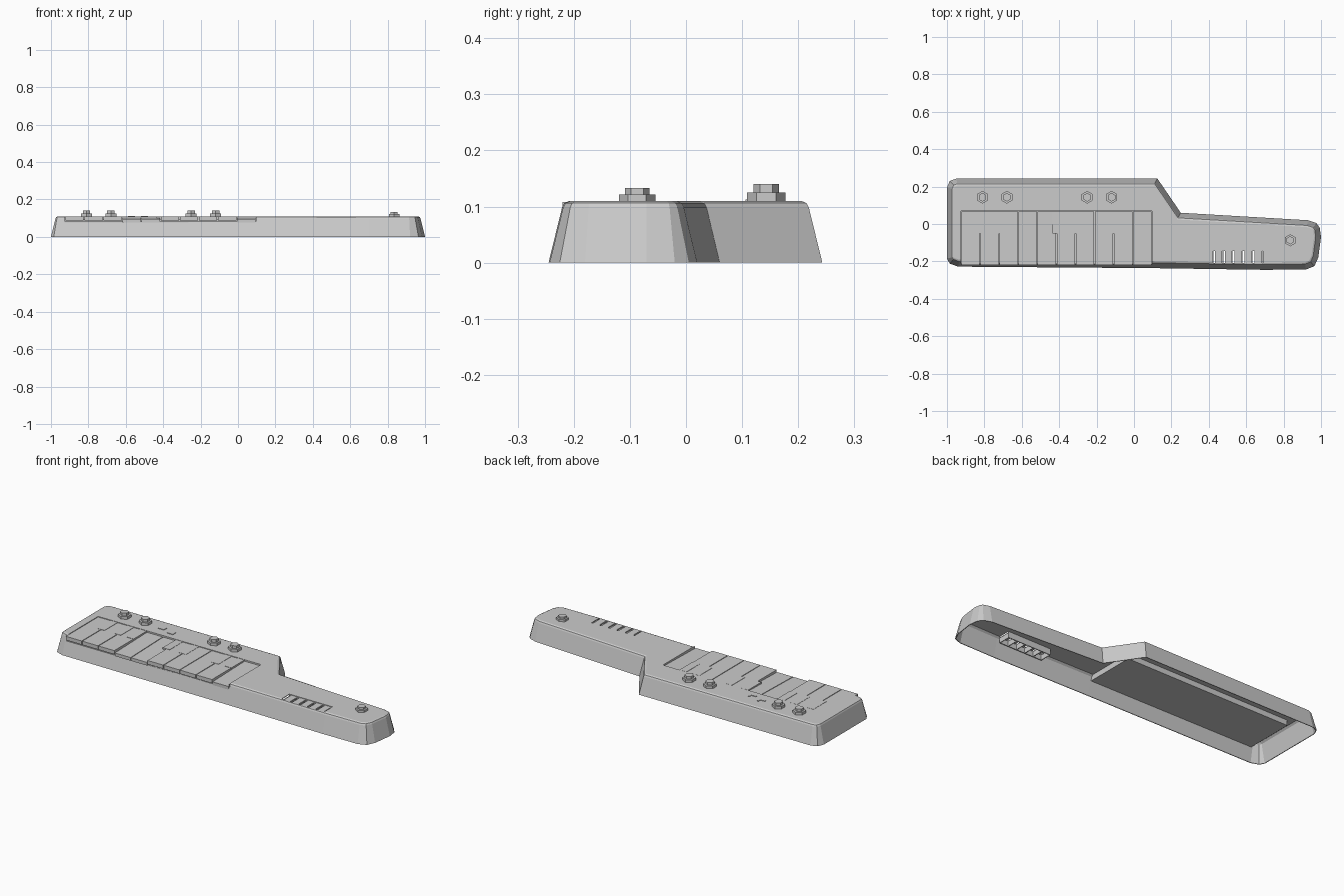
import bpy, bmesh, math
from mathutils import Vector

if "Cube" in bpy.data.objects:
    bpy.data.objects.remove(bpy.data.objects["Cube"])

grey = bpy.data.materials.new("plain grey")
grey.diffuse_color = (0.6, 0.6, 0.6, 1)
grey.use_nodes = True
grey.node_tree.nodes["Principled BSDF"].inputs["Base Color"].default_value = grey.diffuse_color


def finish(name, bm):
    bmesh.ops.recalc_face_normals(bm, faces=bm.faces)
    me = bpy.data.meshes.new(name)
    bm.to_mesh(me)
    bm.free()
    me.materials.append(grey)
    ob = bpy.data.objects.new(name, me)
    bpy.context.collection.objects.link(ob)
    return ob


def box(name, x0, x1, y0, y1, z0, z1, dip=0.0):
    """Box whose front edge can dip, like a pressed key."""
    bm = bmesh.new()
    bmesh.ops.create_cube(bm, size=1)
    for v in bm.verts:
        front = v.co.y < 0
        v.co = Vector((x1 if v.co.x > 0 else x0, y0 if front else y1,
                       (z1 if v.co.z > 0 else z0) - (dip if front else dip * 0.4)))
    return finish(name, bm)


# Outline of the foot, counter-clockwise
OUTLINE = [(-1, -0.185), (-0.985, -0.212), (-0.94, -0.228), (0.1, -0.236), (0.7, -0.245),
           (0.92, -0.243), (0.965, -0.225), (0.985, -0.18), (1, -0.07), (0.993, -0.02),
           (0.975, 0.005), (0.93, 0.02), (0.25, 0.06), (0.125, 0.243),
           (-0.95, 0.243), (-0.985, 0.23), (-1, 0.195)]


def inset(d):
    pts = [Vector(p) for p in OUTLINE]
    out = []
    for i, p in enumerate(pts):
        a, b = (p - pts[i - 1]).normalized(), (pts[(i + 1) % len(pts)] - p).normalized()
        na, nb = Vector((-a.y, a.x)), Vector((-b.y, b.x))
        out.append(p + (na + nb) * d / (1 + na.dot(nb)))
    return out


def loft(name, levels):
    """Closed solid from (height, inset) rings."""
    bm = bmesh.new()
    rings = [[bm.verts.new((p.x, p.y, z)) for p in inset(d)] for z, d in levels]
    for lo, hi in zip(rings, rings[1:]):
        for i in range(len(lo)):
            j = (i + 1) % len(lo)
            bm.faces.new((lo[i], lo[j], hi[j], hi[i]))
    bm.faces.new(rings[0])
    bm.faces.new(rings[-1])
    return finish(name, bm)


# Hollow casing, open below, with slots for the keys and neck buttons
KX0, KX1, KY0, KY1 = -0.925, 0.095, -0.214, 0.07
FX0, FX1, FY0, FY1 = 0.42, 0.69, -0.212, -0.14
body = loft("casing", [(0, 0), (0.098, 0.024), (0.106, 0.028), (0.11, 0.037)])
cutters = [loft("cavity_cutter", [(-0.02, 0.0), (0, 0.004), (0.097, 0.028), (0.106, 0.038)]),
           box("key_slot_cutter", KX0, KX1, -0.3, KY1, 0.082, 0.2),
           box("button_slot_cutter", FX0, FX1, FY0, FY1, 0.09, 0.2)]
for c in cutters:
    m = body.modifiers.new(c.name, 'BOOLEAN')
    m.operation, m.solver, m.object = 'DIFFERENCE', 'EXACT', c
    c.hide_render = True
    c.hide_set(True)

# Key bed: thin floor and walls around the keys
box("key_bed", KX0, KX1, KY0, KY1, 0.076, 0.08)
box("key_bed_back", KX0, KX1, KY1, KY1 + 0.003, 0.076, 0.108)
for x in (KX0 - 0.003, KX1):
    box("key_bed_end", x, x + 0.003, KY0, KY1, 0.076, 0.107)

# Long keys, three of them pressed
COUNT, PRESSED = 10, (3, 4, 9)
step = (KX1 - KX0) / COUNT
for i in range(COUNT):
    x = KX0 + i * step
    dip = 0.012 if i in PRESSED else 0.0
    box("long_key", x + 0.002, x + step - 0.002, KY0 - 0.006, KY1 - 0.003,
        0.087 if not dip else 0.09, 0.108, dip)

# Short keys between the long ones
for i in (1, 2, 3, 5, 6, 8, 9):
    x = KX0 + i * step
    if i in (3, 9):
        x -= 0.022
    box("short_key", x - 0.022, x + 0.022, -0.05, KY1 - 0.002, 0.09, 0.1095)

# Neck buttons in an open frame
for y in (FY0, FY1 - 0.004):
    box("button_frame_side", FX0, FX1, y, y + 0.004, 0.072, 0.107)
n = 5
pitch = (FX1 - FX0 - 0.004) / n
for i in range(n + 1):
    x = FX0 + i * pitch
    box("button_frame_rib", x, x + 0.004, FY0, FY1, 0.072, 0.1)
for i in range(n):
    x = FX0 + i * pitch
    box("neck_button", x + 0.012, x + pitch - 0.002, FY0 + 0.002, FY1 - 0.004, 0.1, 0.107)


# Six-sided stepped knobs
def knob(x, y, s, h):
    bm = bmesh.new()
    for r, z0, z1 in ((0.034 * s, 0.106, 0.11 + h * 0.5), (0.023 * s, 0.11 + h * 0.5, 0.11 + h)):
        g = bmesh.ops.create_cone(bm, cap_ends=True, segments=6, radius1=r, radius2=r, depth=z1 - z0)
        bmesh.ops.translate(bm, vec=(x, y, (z0 + z1) / 2), verts=g["verts"])
    finish("knob", bm)


for x in (-0.81, -0.68, -0.25, -0.12):
    knob(x, 0.143, 1, 0.03)
knob(0.835, -0.087, 0.95, 0.023)

# Small flat arrow plates between the knobs
for x, y in ((-0.57, 0.13), (-0.5, 0.11)):
    box("panel_plate", x - 0.018, x + 0.018, y - 0.004, y + 0.004, 0.108, 0.113)
    box("panel_plate", x + 0.01, x + 0.018, y + 0.004, y + 0.022, 0.108, 0.113)
